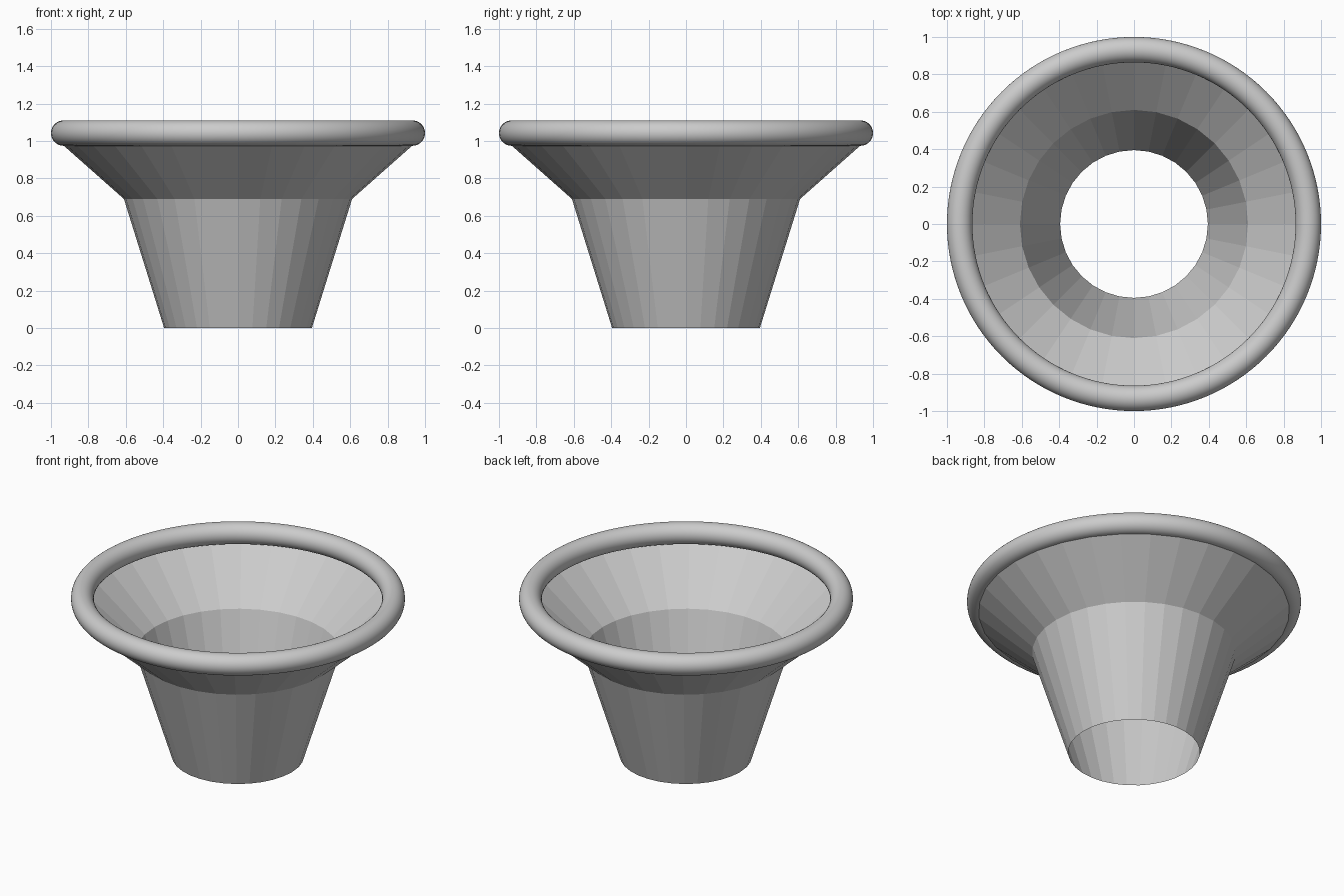
import bpy
import bmesh
from math import cos, sin, tau

old = bpy.data.objects.get("Cube")
if old:
    bpy.data.objects.remove(old, do_unlink=True)

grey = bpy.data.materials.new("plain_grey")
grey.use_nodes = True
colour = (0.6, 0.6, 0.6, 1)
grey.diffuse_color = colour
grey.node_tree.nodes["Principled BSDF"].inputs["Base Color"].default_value = colour


def lathe(name, profile, sides):
    """Spin an open (radius, height) profile around z."""
    bm = bmesh.new()
    rings = [[bm.verts.new((r * cos(tau * i / sides), r * sin(tau * i / sides), z))
              for i in range(sides)] for r, z in profile]
    for low, high in zip(rings, rings[1:]):
        for i in range(sides):
            j = (i + 1) % sides
            bm.faces.new((low[i], low[j], high[j], high[i]))
    mesh = bpy.data.meshes.new(name)
    bm.to_mesh(mesh)
    bm.free()
    mesh.materials.append(grey)
    obj = bpy.data.objects.new(name, mesh)
    bpy.context.collection.objects.link(obj)
    return obj


# Open faceted funnel: steep lower wall, flared upper wall
lathe("funnel_wall", [(0.395, 0), (0.61, 0.69), (0.932, 0.975)], 32)

# Smooth rounded rim
bpy.ops.mesh.primitive_torus_add(major_radius=0.932, minor_radius=0.068,
                                 major_segments=128, minor_segments=32,
                                 location=(0, 0, 1.042))
rim = bpy.context.object
rim.name = "rolled_rim"
rim.data.materials.append(grey)
bpy.ops.object.shade_smooth()
